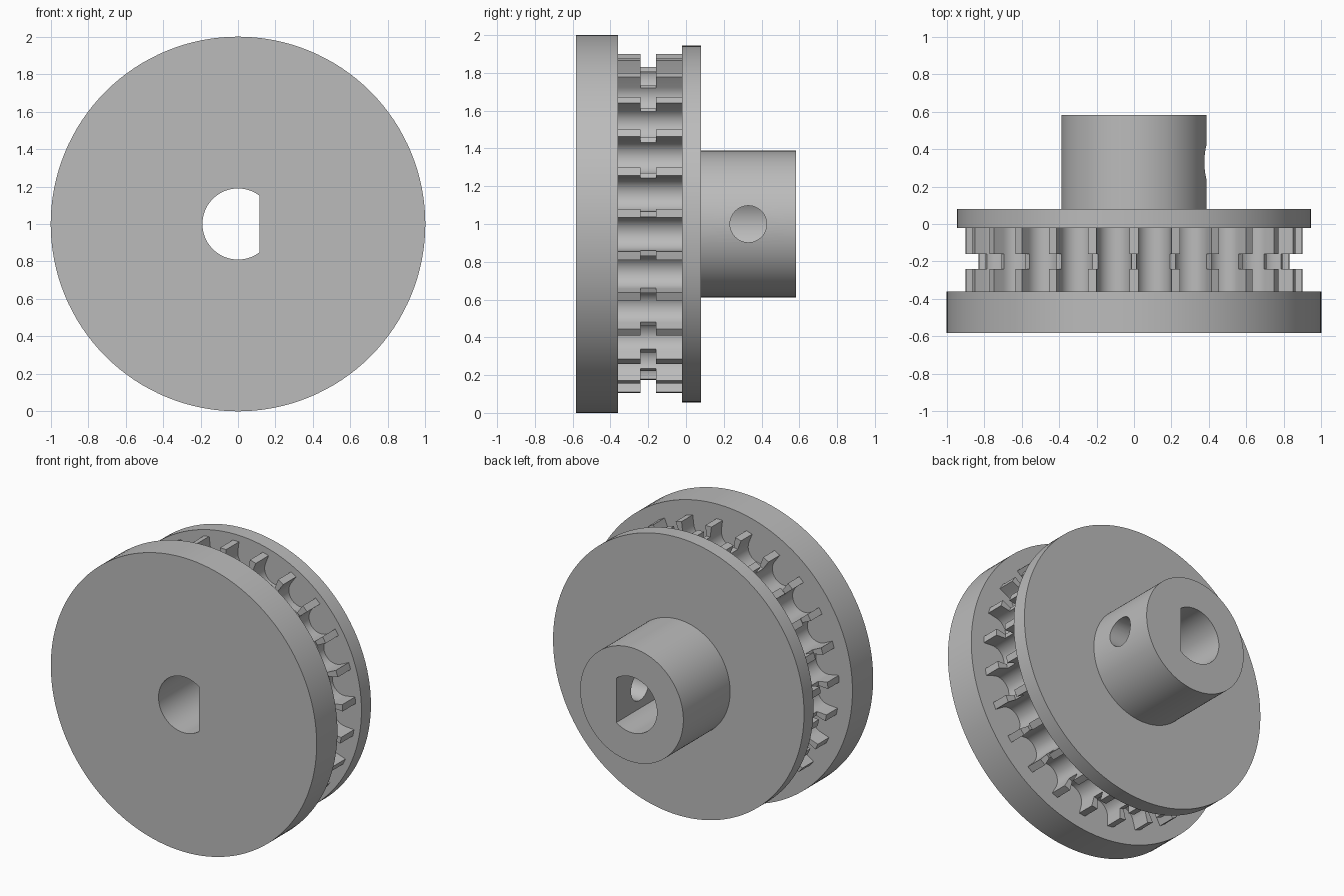
import bpy, bmesh, math
from mathutils import Vector, Matrix

if "Cube" in bpy.data.objects:
    bpy.data.objects.remove(bpy.data.objects["Cube"], do_unlink=True)

grey = bpy.data.materials.new("plain grey")
grey.use_nodes = True
colour = (0.5, 0.5, 0.5, 1)
grey.diffuse_color = colour
grey.node_tree.nodes["Principled BSDF"].inputs["Base Color"].default_value = colour

AXIS_Z = 1.0
TEETH = 25
TIP, NOTCH, POCKET_CENTRE, POCKET = 0.9, 0.83, 0.83, 0.09


def circle(radius, count=128):
    return [(radius * math.cos(i * math.tau / count),
             radius * math.sin(i * math.tau / count)) for i in range(count)]


def extrude(name, profile, y0, y1):
    """Prism of an x/z profile running from y0 to y1."""
    bm = bmesh.new()
    face = bm.faces.new([bm.verts.new((x, y0, z + AXIS_Z)) for x, z in profile])
    out = bmesh.ops.extrude_face_region(bm, geom=[face])
    moved = [v for v in out["geom"] if isinstance(v, bmesh.types.BMVert)]
    bmesh.ops.translate(bm, verts=moved, vec=(0, y1 - y0, 0))
    bmesh.ops.recalc_face_normals(bm, faces=bm.faces)
    mesh = bpy.data.meshes.new(name)
    bm.to_mesh(mesh)
    bm.free()
    mesh.materials.append(grey)
    obj = bpy.data.objects.new(name, mesh)
    bpy.context.collection.objects.link(obj)
    return obj


def tooth_profile(outer):
    """Gear outline: narrow teeth between round-bottomed pockets."""
    points = []
    for i in range(TEETH):
        # Pocket centred half a pitch away from the topmost tooth
        a = math.pi / 2 + (i + 0.5) * math.tau / TEETH
        out, side = Vector((math.cos(a), math.sin(a))), Vector((-math.sin(a), math.cos(a)))
        lip = math.sqrt(outer ** 2 - POCKET ** 2)
        if lip > POCKET_CENTRE:
            points.append(out * lip - side * POCKET)
        for k in range(17):
            t = math.pi * k / 16
            p = out * (POCKET_CENTRE - POCKET * math.sin(t)) - side * POCKET * math.cos(t)
            points.append(p * min(1, outer / p.length))
        if lip > POCKET_CENTRE:
            points.append(out * lip + side * POCKET)
        # Crown of the tooth
        tip = a + math.pi / TEETH
        points.append(Vector((math.cos(tip), math.sin(tip))) * outer)
    return points


def cut(obj, cutter):
    mod = obj.modifiers.new("cut", "BOOLEAN")
    mod.operation, mod.solver, mod.object = "DIFFERENCE", "EXACT", cutter
    bpy.context.view_layer.objects.active = obj
    bpy.ops.object.modifier_apply(modifier=mod.name)


# Flanges, hub and three tooth rings (the middle one is notched)
parts = [
    extrude("front_flange", circle(1.0), -0.583, -0.36),
    extrude("front_teeth", tooth_profile(TIP), -0.36, -0.24),
    extrude("notched_teeth", tooth_profile(NOTCH), -0.24, -0.16),
    extrude("back_teeth", tooth_profile(TIP), -0.16, -0.022),
    extrude("back_flange", circle(0.944), -0.022, 0.08),
    extrude("hub", circle(0.388), 0.08, 0.583),
]

# D-shaped shaft bore
flat = math.acos(0.115 / 0.19)
steps = 48
bore = [(0.19 * math.cos(a), 0.19 * math.sin(a)) for a in
        (flat + (math.tau - 2 * flat) * i / steps for i in range(steps + 1))]
bore_cutter = extrude("bore_cutter", bore, -1, 1)

# Set screw hole through the flat side of the hub
screw_cutter = extrude("screw_cutter", circle(0.097, 48), 0, 0.5)
screw_cutter.data.transform(Matrix.Translation((0, 0.33, AXIS_Z))
                            @ Matrix.Rotation(math.pi / 2, 4, "Z")
                            @ Matrix.Scale(-1, 4, (0, 1, 0))
                            @ Matrix.Translation((0, 0, -AXIS_Z)))
screw_cutter.data.flip_normals()

for part in parts:
    cut(part, bore_cutter)
cut(parts[-1], screw_cutter)

for cutter in (bore_cutter, screw_cutter):
    bpy.data.objects.remove(cutter, do_unlink=True)

# Smooth the round walls, keep the rims crisp
bpy.ops.object.select_all(action="DESELECT")
for part in parts:
    part.select_set(True)
bpy.ops.object.shade_smooth_by_angle(angle=math.radians(30))
